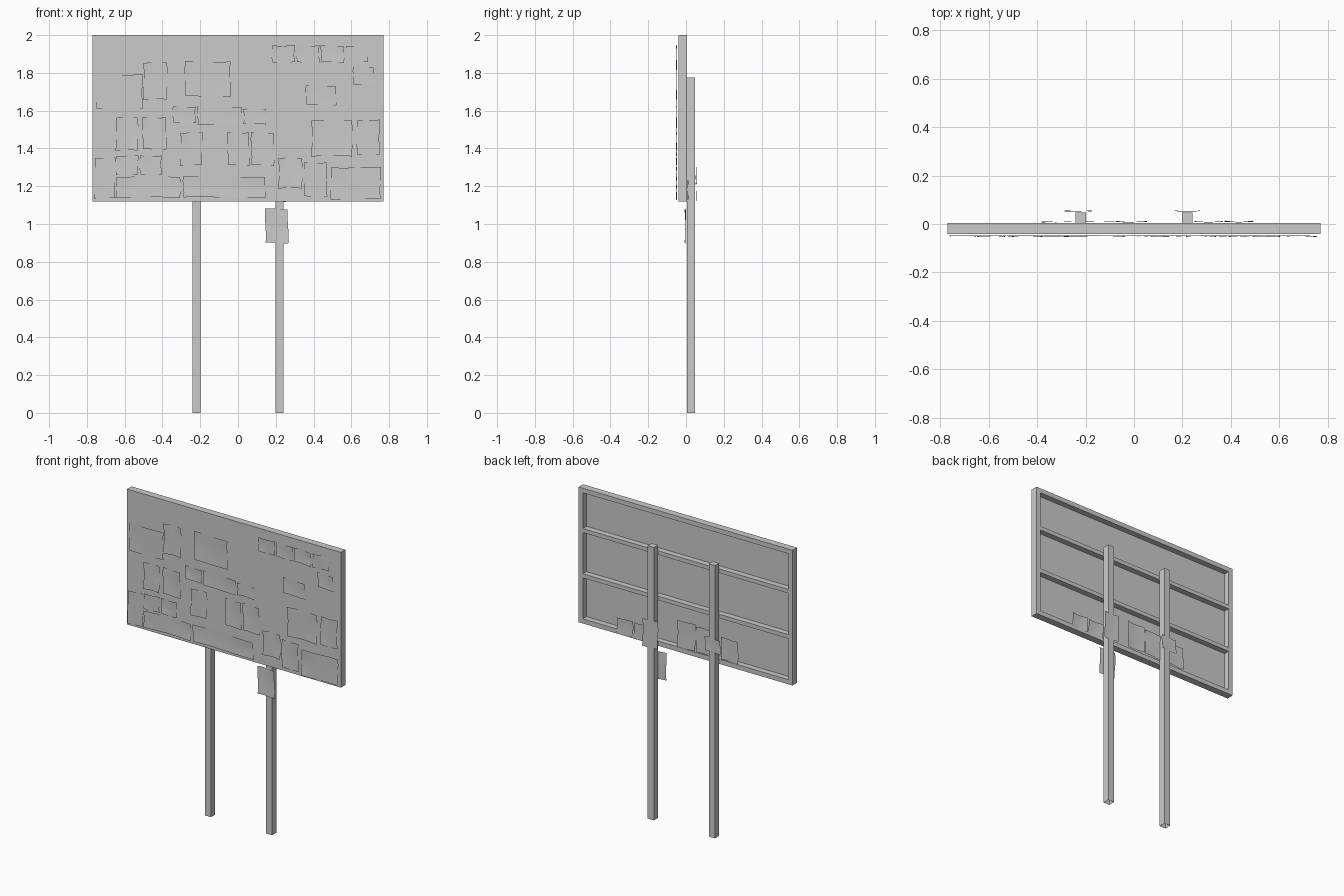
import bpy, bmesh, math, random

if "Cube" in bpy.data.objects:
    bpy.data.objects.remove(bpy.data.objects["Cube"])

random.seed(4)


def finish(name, bm):
    mesh = bpy.data.meshes.new(name)
    bm.to_mesh(mesh)
    bm.free()
    obj = bpy.data.objects.new(name, mesh)
    bpy.context.collection.objects.link(obj)
    return obj


def box(name, x0, x1, y0, y1, z0, z1, open_bottom=False):
    bm = bmesh.new()
    bmesh.ops.create_cube(bm, size=1)
    for v in bm.verts:
        v.co = (x1 if v.co.x > 0 else x0,
                y1 if v.co.y > 0 else y0,
                z1 if v.co.z > 0 else z0)
    if open_bottom:
        bm.normal_update()
        low = [f for f in bm.faces if f.normal.z < -0.5]
        bmesh.ops.delete(bm, geom=low, context='FACES_ONLY')
    return finish(name, bm)


def paper(name, x0, x1, z0, z1, y, side=-1, n=4):
    """Thin sheet with slightly curled, uneven edges; side is the way it faces."""
    bm = bmesh.new()
    curl = random.uniform(0.001, 0.005)
    phase = random.uniform(0, 6)
    rows = []
    for j in range(n + 1):
        row = []
        for i in range(n + 1):
            u, w = i / n, j / n
            edge = abs(2 * u - 1) ** 2 * abs(2 * w - 1)
            off = curl * edge + 0.001 * math.sin(4 * u + 3 * w + phase)
            row.append(bm.verts.new((
                x0 + (x1 - x0) * u + 0.003 * math.sin(5 * w + phase),
                y + side * off,
                z0 + (z1 - z0) * w + 0.003 * math.sin(5 * u + phase))))
        rows.append(row)
    for j in range(n):
        for i in range(n):
            q = [rows[j][i], rows[j][i + 1], rows[j + 1][i + 1], rows[j + 1][i]]
            bm.faces.new(q if side < 0 else q[::-1])
    obj = finish(name, bm)
    obj.data.shade_smooth()
    return obj


# Board: thin front panel with a frame and two cross rails behind it
W, B, T, R = 0.77, 1.12, 2.0, 0.03
FRONT, MID, BACK = -0.041, -0.033, 0.005
box("board_panel", -W, W, FRONT, MID, B, T)
for name, z in (("frame_bottom", B), ("frame_top", T - R)):
    box(name, -W, W, MID, BACK, z, z + R)
for z in (1.43, 1.725):
    box("cross_rail", -W + R, W - R, MID, BACK, z - 0.013, z + 0.013)
for s in (-1, 1):
    a, b = sorted((s * W, s * (W - R)))
    box("frame_side", a, b, MID, BACK, B + R, T - R)
    # Support post, open at the ground
    box("post", s * 0.22 - 0.022, s * 0.22 + 0.022, BACK, 0.048, 0, 1.775, True)

# Notices on the front: x0, x1, z0, z1
notices = [
    (.61, .72, 1.735, 1.83), (.36, .52, 1.63, 1.73),
    (-.75, -.505, 1.61, 1.79), (-.5, -.375, 1.66, 1.855), (-.28, -.04, 1.675, 1.86),
    (-.345, -.225, 1.535, 1.62), (-.215, .02, 1.525, 1.62), (.03, .15, 1.53, 1.61),
    (-.645, -.53, 1.39, 1.565), (-.505, -.38, 1.395, 1.565),
    (-.76, -.65, 1.135, 1.35), (-.645, -.305, 1.14, 1.25), (-.29, .145, 1.14, 1.25),
    (-.305, -.19, 1.31, 1.485), (-.055, .06, 1.31, 1.485), (.07, .19, 1.31, 1.485),
    (.215, .34, 1.19, 1.35), (.35, .47, 1.145, 1.325), (.49, .755, 1.13, 1.30),
    (.39, .605, 1.36, 1.55), (.63, .75, 1.365, 1.55),
]
notices += [(.18 + .13 * i, .30 + .13 * i, 1.855, 1.945) for i in range(4)]
notices += [(x, x + .115, 1.26, 1.36) for x in (-.645, -.52)]
for n in notices:
    paper("front_notice", *n, -0.048)

# Notices on the back, between the lower rails
for n in [(.375, .49, 1.13, 1.23), (.25, .365, 1.13, 1.23), (-.075, .055, 1.155, 1.33),
          (-.2, -.08, 1.155, 1.32), (-.38, -.26, 1.155, 1.30)]:
    paper("back_notice", *n, 0.008, 1)

# Notices stuck to the posts
paper("post_notice_front", .145, .265, .90, 1.08, -0.002)
paper("post_notice_back_tall", .165, .275, 1.12, 1.30, 0.053, 1)
paper("post_notice_back_small", -.285, -.175, 1.21, 1.30, 0.052, 1)
